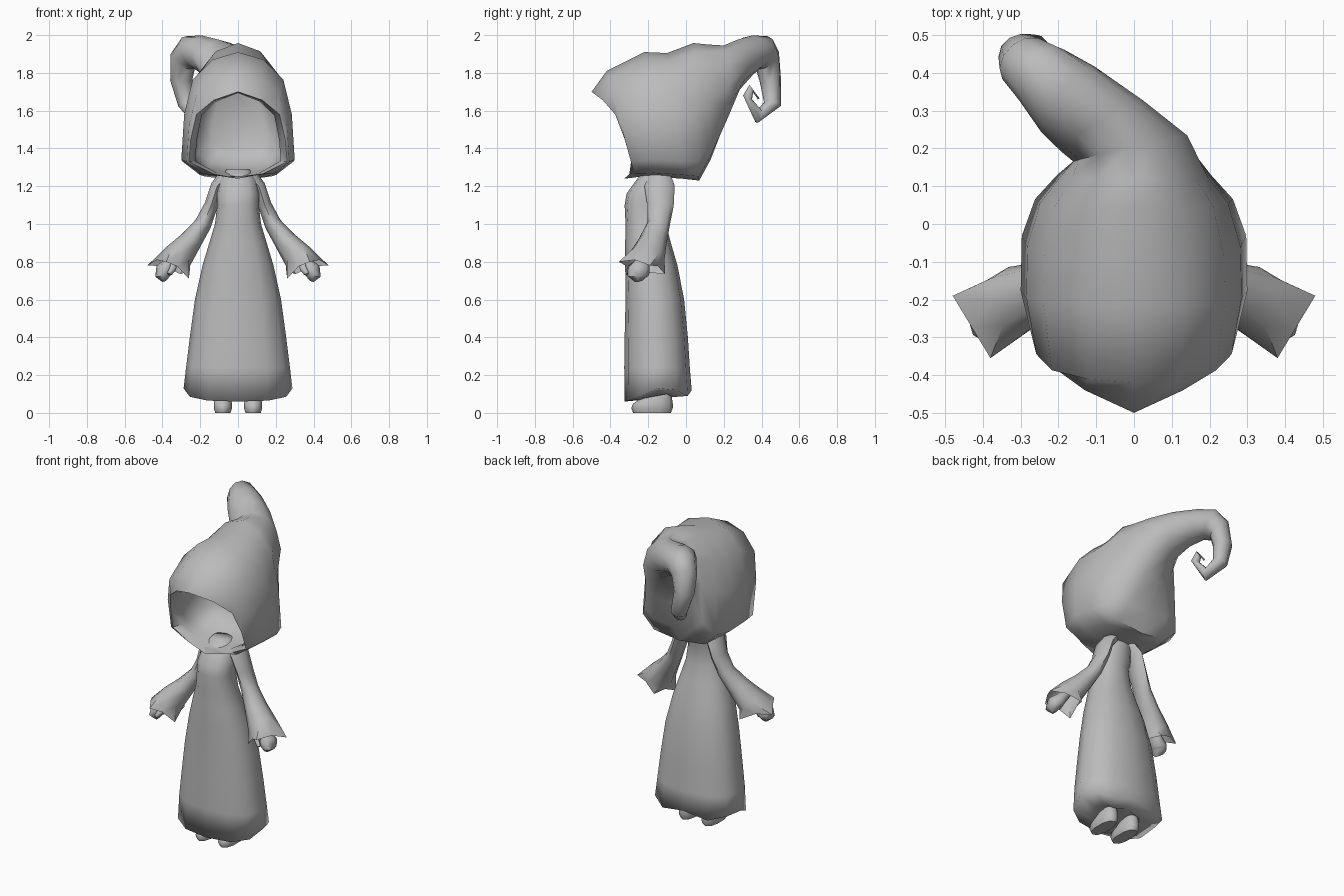
import bpy, bmesh, math
from mathutils import Vector as V

if "Cube" in bpy.data.objects:
    bpy.data.objects.remove(bpy.data.objects["Cube"])

grey = bpy.data.materials.new("grey cloth")
grey.diffuse_color = (0.5, 0.5, 0.5, 1)
grey.use_nodes = True
grey.node_tree.nodes["Principled BSDF"].inputs["Base Color"].default_value = grey.diffuse_color


def loft(name, rings, cap_start=False, cap_end=False, sharp=60):
    """Skin a list of equal-length vertex rings."""
    bm = bmesh.new()
    rows = [[bm.verts.new(p) for p in r] for r in rings]
    n = len(rows[0])
    for a, b in zip(rows, rows[1:]):
        for i in range(n):
            j = (i + 1) % n
            bm.faces.new((a[i], a[j], b[j], b[i]))
    if cap_start:
        bm.faces.new(rows[0][::-1])
    if cap_end:
        bm.faces.new(rows[-1])
    bmesh.ops.recalc_face_normals(bm, faces=bm.faces)
    me = bpy.data.meshes.new(name)
    bm.to_mesh(me)
    bm.free()
    me.materials.append(grey)
    ob = bpy.data.objects.new(name, me)
    bpy.context.collection.objects.link(ob)
    bpy.ops.object.select_all(action='DESELECT')
    ob.select_set(True)
    bpy.context.view_layer.objects.active = ob
    bpy.ops.object.shade_smooth_by_angle(angle=math.radians(sharp))
    return ob


def flat_ring(cx, y0, y1, z, w, n=12, e=0.85):
    """Horizontal rounded ring, first vertex at the front."""
    pts = []
    for i in range(n):
        a = math.tau * i / n
        c, s = math.cos(a), math.sin(a)
        c, s = (math.copysign(abs(k) ** e, k) if abs(k) > 1e-6 else 0 for k in (c, s))
        pts.append(V((cx + s * w, (y0 + y1) / 2 - c * (y1 - y0) / 2, z)))
    return pts


def tube(path, n=8, up=(0, -1, 0)):
    """Rings around a path of (centre, half width, half depth)."""
    cs = [V(p[0]) for p in path]
    out = []
    for k, (c, a, b) in enumerate(path):
        t = (cs[min(k + 1, len(cs) - 1)] - cs[max(k - 1, 0)]).normalized()
        s = t.cross(V(up)).normalized()
        u = s.cross(t)
        out.append([cs[k] + s * a * math.cos(math.tau * i / n) + u * b * math.sin(math.tau * i / n)
                    for i in range(n)])
    return out


def mirror(pts):
    """Close a half outline running from top centre to bottom centre."""
    return [V(p) for p in pts] + [V((-p[0], p[1], p[2])) for p in pts[-2:0:-1]]


# Robe: front y, back y, height, half width
robe = [flat_ring(0, *r) for r in (
    (-.325, .03, .10, .288), (-.327, .02, .24, .275), (-.325, .01, .40, .255),
    (-.32, -.01, .60, .228), (-.322, -.045, .78, .188), (-.322, -.08, .90, .152),
    (-.32, -.105, 1.0, .122), (-.325, -.115, 1.1, .11), (-.315, -.10, 1.16, .112),
    (-.265, -.09, 1.23, .10), (-.22, -.11, 1.29, .06))]
# Uneven hem: low front, raised sides, small notch at the back
for i, z in enumerate((.06, .065, .085, .13, .12, .09, .12)):
    for j in {i, (12 - i) % 12}:
        robe[0][j].z = z
# Rounded underside of the robe
core = V((0, -.17, .075))
under = [p.lerp(core, .45) for p in robe[0]]
loft("robe", [under] + robe, cap_start=True, cap_end=True, sharp=110)

# Hood: lip, opening, then slices (top y, top z, bottom y, bottom z, half width)
rim = mirror([(0, -.50, 1.70), (.13, -.44, 1.655), (.22, -.375, 1.58), (.25, -.325, 1.45),
              (.26, -.29, 1.33), (.13, -.30, 1.265), (0, -.327, 1.24)])
lip = [V((p.x * .87, p.y + .06, 1.46 + (p.z - 1.46) * .97)) for p in rim]
shape = [(0, 0), (.06, .45), (.22, .80), (.5, .95), (.86, 1), (.97, .68), (1, 0)]


def hood_slice(ty, tz, by, bz, w):
    return mirror([(w * f, ty + (by - ty) * u, tz + (bz - tz) * u) for u, f in shape])


# Hollow lining, then lip, rim and outside
hood = [hood_slice(.04, 1.70, .01, 1.38, .14), hood_slice(-.02, 1.79, -.04, 1.31, .21),
        hood_slice(-.22, 1.79, -.18, 1.27, .24), lip, rim]
for s in ((-.42, 1.81, -.27, 1.25, .272), (-.22, 1.91, -.17, 1.25, .30),
          (-.10, 1.905, -.02, 1.24, .297), (.04, 1.958, .07, 1.23, .262),
          (.12, 1.95, .13, 1.34, .205)):
    hood.append(hood_slice(*s))

# Curled tail of the hood: outer point, inner point, half width
tail = [((-.02, .20, 1.945), (0, .20, 1.52), .155), ((-.10, .27, 1.975), (-.07, .25, 1.69), .128),
        ((-.19, .35, 1.998), (-.16, .31, 1.78), .112), ((-.27, .43, 1.995), (-.22, .36, 1.82), .09),
        ((-.32, .475, 1.92), (-.26, .385, 1.82), .075), ((-.33, .493, 1.77), (-.27, .40, 1.755), .06),
        ((-.29, .495, 1.62), (-.25, .42, 1.65), .048), ((-.225, .375, 1.535), (-.23, .39, 1.61), .038),
        ((-.19, .302, 1.68), (-.20, .35, 1.66), .028), ((-.20, .335, 1.735), (-.205, .355, 1.70), .02),
        ((-.21, .39, 1.665), (-.21, .38, 1.66), .005)]
mids = [(V(t) + V(b)) / 2 for t, b, w in tail]
for k, (t, b, w) in enumerate(tail):
    way = mids[min(k + 1, len(mids) - 1)] - mids[max(k - 1, 0)]
    way.y += (.25, .12)[k] if k < 2 else 0  # ease the turn out of the hood
    r = (V(t) - V(b)) / 2
    side = way.cross(r).normalized() * w
    hood.append([mids[k] + r * math.cos(math.tau * i / 12) + side * math.sin(math.tau * i / 12)
                 for i in range(12)])
loft("hood", hood, cap_start=True, cap_end=True)

for s, label in ((1, "right"), (-1, "left")):
    def flip(rings):
        return [[V((p.x * s, p.y, p.z)) for p in r] for r in rings]

    # Sleeve with a flared four-pointed cuff
    sleeve = tube([((.06, -.14, 1.26), .04, .06), ((.11, -.14, 1.20), .035, .08),
                   ((.142, -.135, 1.10), .036, .07), ((.185, -.145, 1.0), .045, .06),
                   ((.25, -.175, .91), .06, .075), ((.315, -.205, .83), .08, .095)])
    corners = [V(c) for c in ((.48, -.19, .78), (.38, -.355, .80), (.26, -.27, .71), (.305, -.11, .735))]
    cuff = []
    for i in range(4):
        cuff += [corners[i], (corners[i] + corners[(i + 1) % 4]) / 2 + V((0, 0, .02))]
    # Line the cuff up with the ring above it, so the skin does not twist
    last = sleeve[-1]
    options = [o[k:] + o[:k] for o in (cuff, cuff[::-1]) for k in range(8)]
    cuff = min(options, key=lambda o: sum((a - b).length_squared for a, b in zip(o, last)))
    loft(label + "_sleeve", flip(sleeve + [cuff]), cap_start=True)

    # Hand: wrist, fist, thumb
    hand = tube([((.325, -.215, .84), .03, .03), ((.36, -.235, .79), .035, .045),
                 ((.39, -.25, .755), .048, .06), ((.398, -.255, .725), .04, .055),
                 ((.385, -.25, .705), .02, .03)])
    loft(label + "_hand", flip(hand), True, True)
    thumb = tube([((.345, -.255, .80), .018, .018), ((.345, -.295, .765), .02, .02),
                  ((.365, -.31, .735), .012, .012)], 6, (0, 0, 1))
    loft(label + "_thumb", flip(thumb), True, True)

    # Shoe and short ankle
    shoe = [flat_ring(.08, *r, n=10) for r in (
        (-.28, -.08, 0, .042), (-.29, -.07, .025, .05), (-.28, -.07, .05, .05),
        (-.22, -.075, .085, .042), (-.19, -.09, .12, .035))]
    loft(label + "_shoe", flip(shoe), True, True)
